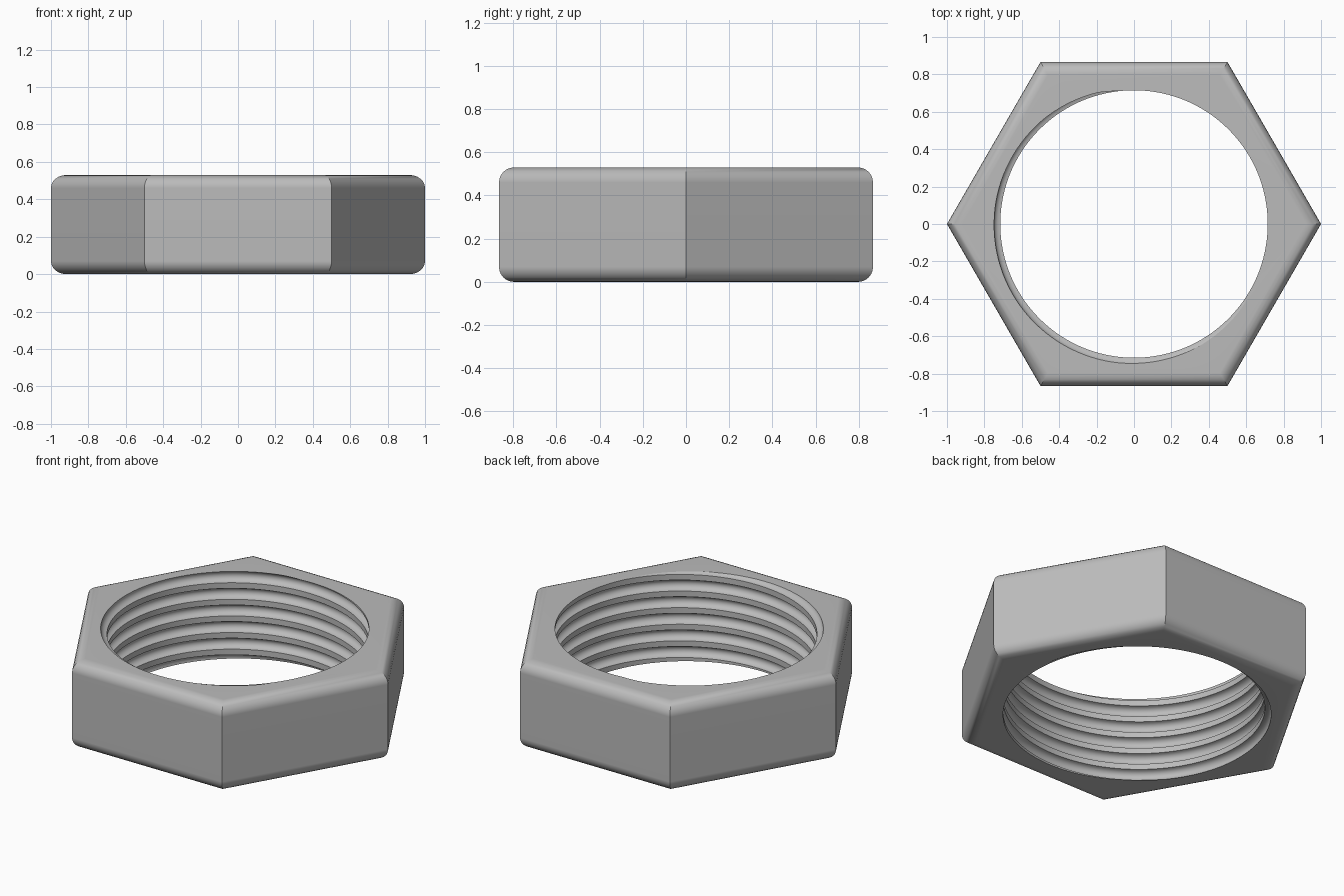
import bpy
import bmesh
from math import pi, sin, cos, radians

cube = bpy.data.objects.get("Cube")
if cube:
    bpy.data.objects.remove(cube, do_unlink=True)

HEIGHT = 0.53
FILLET = 0.07
APOTHEM = cos(pi / 6)
BORE, DEPTH, PITCH = 0.715, 0.035, 0.1
STEPS, TURNS, GROOVE = 120, 9, 0.66
ARC = 8

steel = bpy.data.materials.new("grey_steel")
steel.use_nodes = True
grey = (0.5, 0.5, 0.5, 1)
steel.diffuse_color = grey
steel.node_tree.nodes["Principled BSDF"].inputs["Base Color"].default_value = grey

bm = bmesh.new()


def skin(rows, closed):
    """Join neighbouring rows of vertices with quads."""
    for a, b in zip(rows, rows[1:]):
        for i in range(len(a) if closed else len(a) - 1):
            j = (i + 1) % len(a)
            bm.faces.new((a[i], a[j], b[j], b[i]))


# Threaded bore: a rounded groove swept along a helix
profile = [(0, 0)]
for i in range(ARC + 1):
    a = pi * i / ARC
    profile.append((0.5 - GROOVE / 2 * cos(a), DEPTH * sin(a)))
profile.append((1, 0))
start = HEIGHT - PITCH * (0.5 + 215 / 360 + 7)
rows = []
for k in range(STEPS * TURNS + 1):
    t = k / STEPS
    c, s = cos(2 * pi * t), sin(2 * pi * t)
    rows.append([bm.verts.new(((BORE + d) * c, (BORE + d) * s,
                               start + PITCH * (t + v))) for v, d in profile])
skin(rows, False)
bmesh.ops.remove_doubles(bm, verts=bm.verts[:], dist=1e-5)

# Trim the thread flush with the two faces of the nut
for z, up in ((0, -1), (HEIGHT, 1)):
    bmesh.ops.bisect_plane(bm, geom=bm.verts[:] + bm.edges[:] + bm.faces[:], dist=1e-5,
                           plane_co=(0, 0, z), plane_no=(0, 0, up), clear_outer=True)

# Hexagonal outside with rounded upper and lower edges
section = []
for centre, first in ((FILLET, -90), (HEIGHT - FILLET, 0)):
    for i in range(7):
        a = radians(first + 15 * i)
        section.append((APOTHEM - FILLET + FILLET * cos(a), centre + FILLET * sin(a)))
rings = [[bm.verts.new((r / APOTHEM * cos(i * pi / 3), r / APOTHEM * sin(i * pi / 3), z))
          for i in range(6)] for r, z in section]
skin(rings, True)

# Flat top and bottom between the hexagon and the bore
for z in (0, HEIGHT):
    rim = [e for e in bm.edges if e.is_boundary
           and all(abs(v.co.z - z) < 1e-4 for v in e.verts)]
    bmesh.ops.triangle_fill(bm, edges=rim, use_beauty=True, normal=(0, 0, 1))
bmesh.ops.recalc_face_normals(bm, faces=bm.faces[:])

mesh = bpy.data.meshes.new("hex_nut")
bm.to_mesh(mesh)
bm.free()
mesh.materials.append(steel)
nut = bpy.data.objects.new("hex_nut", mesh)
bpy.context.collection.objects.link(nut)

# Smooth the fillets and thread, keep the corners crisp
bpy.ops.object.select_all(action='DESELECT')
nut.select_set(True)
bpy.context.view_layer.objects.active = nut
bpy.ops.object.shade_smooth_by_angle(angle=radians(32))
weighted = nut.modifiers.new("crisp_flats", 'WEIGHTED_NORMAL')
weighted.keep_sharp = True
